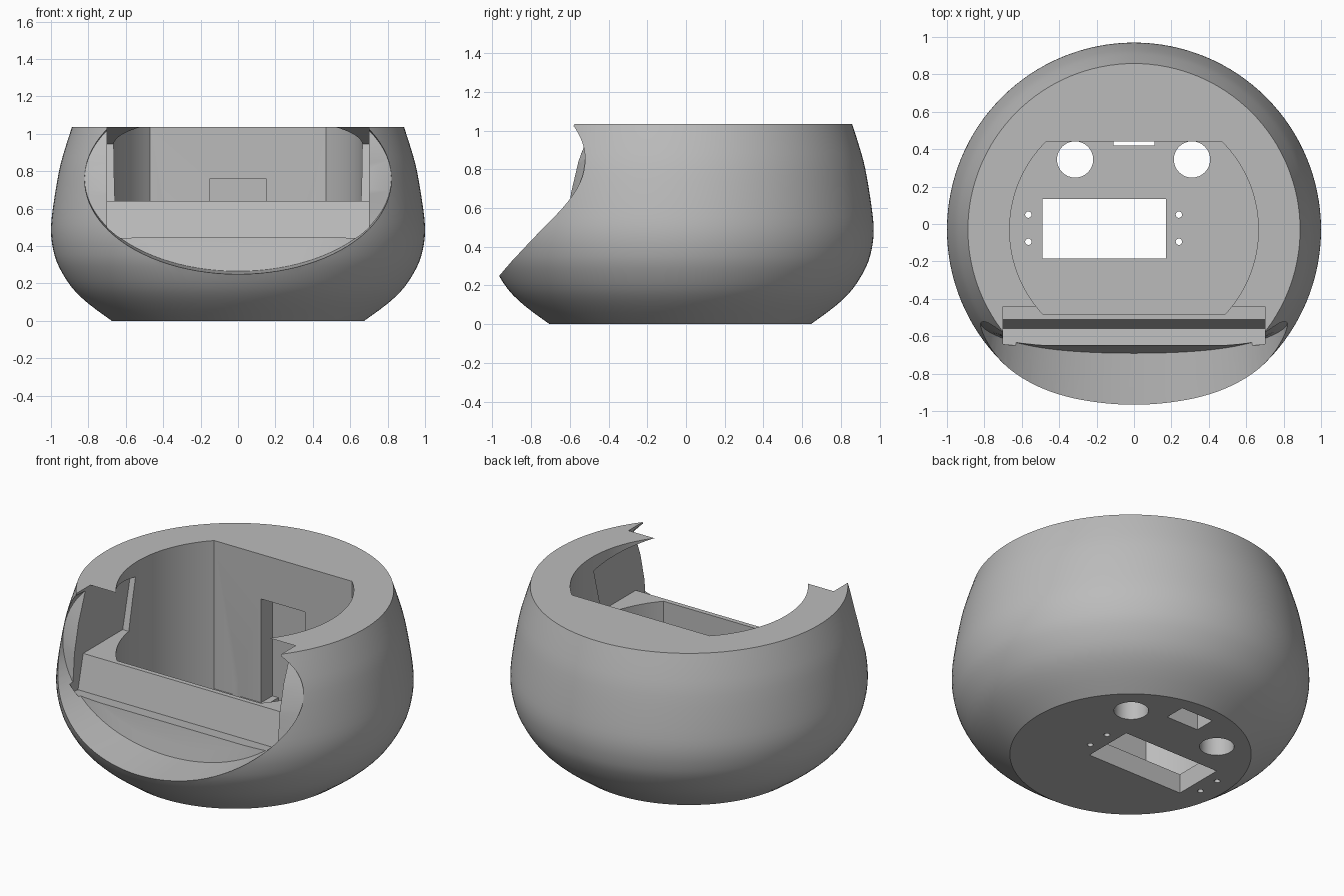
import bpy
import bmesh
import math

if "Cube" in bpy.data.objects:
    bpy.data.objects.remove(bpy.data.objects["Cube"], do_unlink=True)

CY = -0.03          # axis of the round body
FLOOR = 0.12        # top of the pocket floor
TOP = 1.035
SLOPE = 0.235       # lean of the front panel plane


def make_object(name, bm):
    bmesh.ops.recalc_face_normals(bm, faces=bm.faces)
    mesh = bpy.data.meshes.new(name)
    bm.to_mesh(mesh)
    bm.free()
    obj = bpy.data.objects.new(name, mesh)
    bpy.context.collection.objects.link(obj)
    return obj


def loft(name, rings):
    """Closed solid through rings of equal point count."""
    bm = bmesh.new()
    loops = [[bm.verts.new(p) for p in ring] for ring in rings]
    n = len(loops[0])
    for a, b in zip(loops, loops[1:]):
        for i in range(n):
            j = (i + 1) % n
            bm.faces.new((a[i], a[j], b[j], b[i]))
    bm.faces.new(loops[0])
    bm.faces.new(loops[-1])
    return make_object(name, bm)


def circle(r, z, x=0, y=0, n=32):
    return [(x + r * math.cos(2 * math.pi * i / n),
             y + r * math.sin(2 * math.pi * i / n), z) for i in range(n)]


def prism(name, outline, z0, z1):
    return loft(name, [[(x, y, z) for x, y in outline] for z in (z0, z1)])


def block(name, x0, x1, y0, y1, z0, z1):
    return prism(name, [(x0, y0), (x1, y0), (x1, y1), (x0, y1)], z0, z1)


def panel_y(z):
    return -0.65 + SLOPE * (z - 0.44)


def smooth_profile(points, steps=3):
    """Catmull-Rom curve through the points."""
    pts = [points[0]] + points + [points[-1]]
    out = []
    for p, q, r, s in zip(pts, pts[1:], pts[2:], pts[3:]):
        for k in range(steps):
            t = k / steps
            out.append([0.5 * (2 * b + (c - a) * t + (2 * a - 5 * b + 4 * c - d) * t * t
                               + (3 * b - a - 3 * c + d) * t ** 3)
                        for a, b, c, d in zip(p, q, r, s)])
    return out + [points[-1]]


# Round outer body
profile = [(0.675, 0), (0.8, 0.092), (0.89, 0.18), (0.958, 0.29), (0.988, 0.38),
           (1.0, 0.48), (0.99, 0.6), (0.957, 0.8), (0.925, 0.92), (0.888, TOP)]
body = loft("round_housing",
            [circle(r, z, y=CY, n=128) for r, z in smooth_profile(profile)])

cutters = []

# Oval front opening, flared outward and wrapping back at the sides
def oval(scale, y_of):
    ring = []
    for i in range(96):
        a = 2 * math.pi * i / 96
        x, z = 0.82 * scale * math.cos(a), 0.76 + 0.495 * scale * math.sin(a)
        ring.append((x, y_of(math.cos(a), z), z))
    return ring


cutters.append(loft("front_opening", [
    oval(1.06, lambda c, z: -1.2),
    oval(1.0, lambda c, z: panel_y(z) + 0.045 * abs(c) ** 4),
    oval(0.87, lambda c, z: panel_y(z))]))

# Leaning display recess with ledge, slab top and sloped ceiling
side = [(-0.65, 0.445), (-0.56, 0.435), (-0.51, 0.64), (-0.125, 0.64),
        (-0.05, 0.945), (-0.44, TOP), (-0.6, 1.072), (-0.6, 0.76)]
cutters.append(loft("display_recess",
                    [[(x, y, z) for y, z in side] for x in (-0.7, 0.7)]))

# Inner pocket: circle with flat front and back
R, BACK, FRONT = 0.665, 0.44, -0.48
a0, a1 = math.asin((FRONT - CY) / R), math.asin((BACK - CY) / R)
arc = [a0 + (a1 - a0) * i / 32 for i in range(33)]
right = [(R * math.cos(a), CY + R * math.sin(a)) for a in arc]
outline = right + [(-x, y) for x, y in reversed(right)]
cutters.append(prism("pocket", outline, FLOOR, 1.3))

# Cable notch in the back wall and its outlet
cutters.append(block("cable_notch", -0.15, 0.15, 0.4, 0.55, FLOOR, 0.76))
cutters.append(block("cable_outlet", -0.11, 0.11, 0.42, 0.55, -0.1, 0.2))

# Floor openings
cutters.append(block("floor_window", -0.49, 0.17, -0.185, 0.135, -0.1, 0.2))
holes = [(x, 0.345, 0.097) for x in (-0.315, 0.31)]
holes += [(x, y, 0.017) for x in (-0.565, 0.24) for y in (0.05, -0.095)]
for x, y, r in holes:
    cutters.append(loft("floor_hole", [circle(r, z, x, y) for z in (-0.1, 0.2)]))

# Carve the body
bpy.context.view_layer.objects.active = body
for cutter in cutters:
    mod = body.modifiers.new("cut", "BOOLEAN")
    mod.operation = "DIFFERENCE"
    mod.solver = "EXACT"
    mod.object = cutter
    bpy.ops.object.modifier_apply(modifier=mod.name)
    bpy.data.objects.remove(cutter, do_unlink=True)

# Grey plastic
mat = bpy.data.materials.new("grey_plastic")
mat.use_nodes = True
colour = (0.5, 0.5, 0.5, 1)
mat.diffuse_color = colour
mat.node_tree.nodes["Principled BSDF"].inputs["Base Color"].default_value = colour
body.data.materials.clear()
body.data.materials.append(mat)

bpy.ops.object.select_all(action="DESELECT")
body.select_set(True)
bpy.ops.object.shade_smooth_by_angle(angle=math.radians(25))
